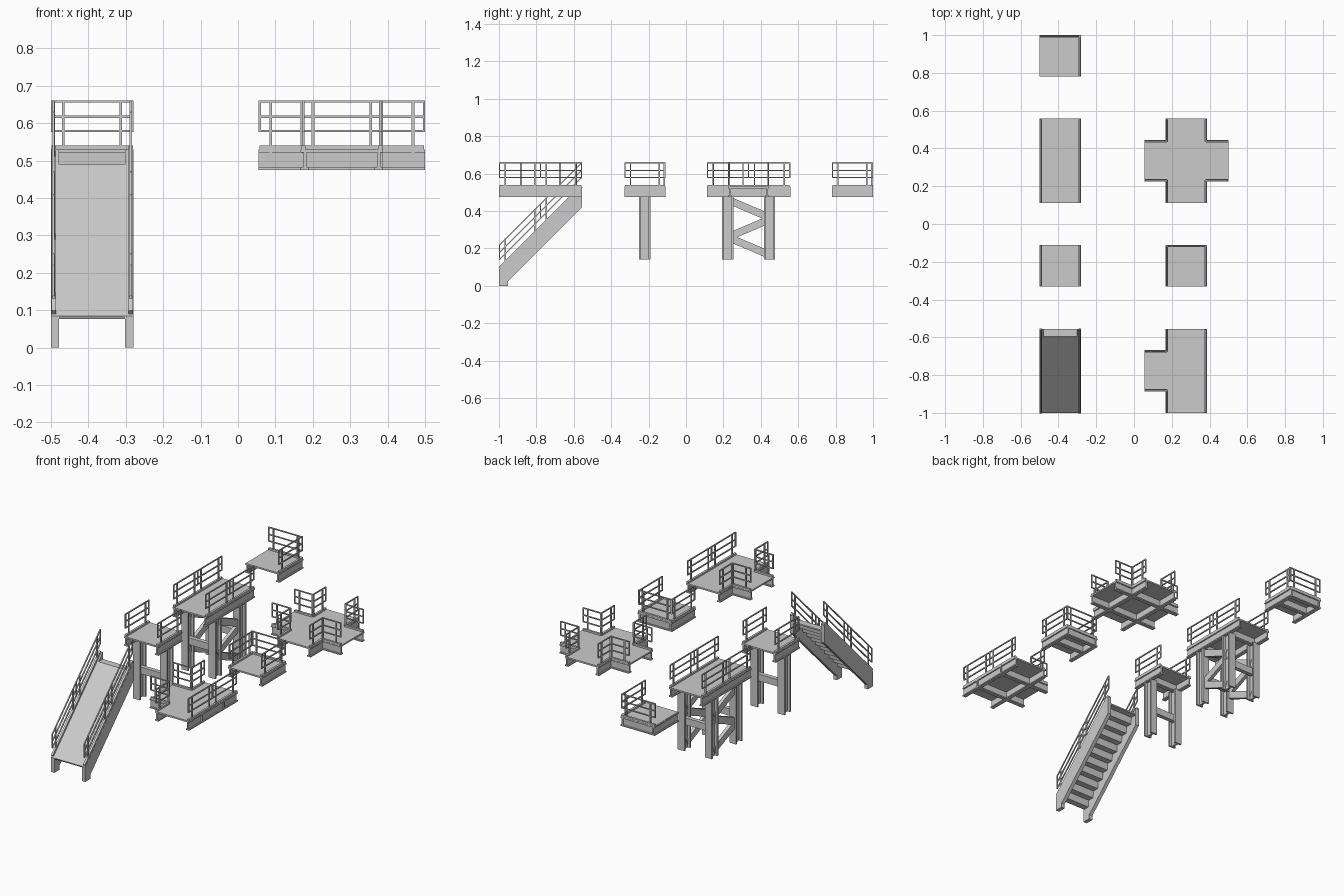
import bpy, bmesh
from mathutils import Vector, Matrix

if "Cube" in bpy.data.objects:
    bpy.data.objects.remove(bpy.data.objects["Cube"])

steel = bpy.data.materials.new("grey steel")
steel.use_nodes = True
GREY = (0.6, 0.6, 0.6, 1)
steel.diffuse_color = GREY
steel.node_tree.nodes["Principled BSDF"].inputs["Base Color"].default_value = GREY

HALF = 0.11        # half width of a walkway
LONG = 0.2225      # half length of a long walkway
FLOOR = 0.53
IN = 0.007         # railing inset from the edge


def finish(bm, name):
    bmesh.ops.recalc_face_normals(bm, faces=bm.faces)
    me = bpy.data.meshes.new(name)
    bm.to_mesh(me)
    bm.free()
    me.materials.append(steel)
    bpy.context.collection.objects.link(bpy.data.objects.new(name, me))


def box(bm, lo, hi):
    lo, hi = Vector(lo), Vector(hi)
    m = Matrix.Translation((lo + hi) / 2) @ Matrix.Diagonal((*(hi - lo), 1))
    bmesh.ops.create_cube(bm, size=1, matrix=m)


def bar(bm, p, q, w, h):
    """Bar from p to q, w wide and h high."""
    p, q = Vector(p), Vector(q)
    d = q - p
    m = (Matrix.Translation((p + q) / 2) @ d.to_track_quat('Y', 'Z').to_matrix().to_4x4()
         @ Matrix.Diagonal((w, d.length, h, 1)))
    bmesh.ops.create_cube(bm, size=1, matrix=m)


def extrude_x(bm, profile, x0, x1):
    face = bm.faces.new([bm.verts.new((x0, y, z)) for y, z in profile])
    out = bmesh.ops.extrude_face_region(bm, geom=[face])
    moved = [v for v in out["geom"] if isinstance(v, bmesh.types.BMVert)]
    bmesh.ops.translate(bm, verts=moved, vec=(x1 - x0, 0, 0))


def ibeam(bm, a, b):
    """Horizontal I-beam below the floor, along the line a-b."""
    for z, w, h in ((0.479, 0.022, 0.007), (0.503, 0.008, 0.044), (0.525, 0.022, 0.007)):
        bar(bm, (*a, z), (*b, z), w, h)


def railing(bm, a, b, posts, za=0, zb=0):
    """Looped guard rail with posts at fractions of a-b, over a kick plate."""
    def at(t, z):
        return (a[0] + (b[0] - a[0]) * t, a[1] + (b[1] - a[1]) * t, z + za + (zb - za) * t)
    for z in (0.579, 0.617, 0.658):
        bar(bm, at(0, z), at(1, z), 0.006, 0.006)
    for t in (0, 1):
        bar(bm, at(t, 0.577), at(t, 0.66), 0.006, 0.006)
    for t in posts:
        bar(bm, at(t, 0.52), at(t, 0.66), 0.007, 0.007)
    bar(bm, at(0, 0.532), at(1, 0.532), 0.012, 0.016)


PAIR = (0.14, 0.86)


def long_railing(bm, x, y0, y1, drop=0):
    mid = (y0 + y1) / 2
    railing(bm, (x, y0), (x, mid), PAIR, -drop, -drop / 2)
    railing(bm, (x, mid), (x, y1), PAIR, -drop / 2, 0)


def deck(bm, cx, cy, hx, hy):
    box(bm, (cx - hx, cy - hy, 0.521), (cx + hx, cy + hy, FLOOR))


def corner(bm, cx, cy, sx, sy):
    """L-shaped railing in the inner corner of a junction."""
    k = HALF - IN
    c = (cx + sx * k, cy + sy * k)
    railing(bm, (cx + sx * (LONG - 0.003), c[1]), c, (0.25, 0.97))
    railing(bm, (c[0], cy + sy * (LONG - 0.003)), c, (0.25, 0.97))


def straight(name, cx, cy, hy, cross):
    """Straight walkway floor with two side beams and cross beams."""
    bm = bmesh.new()
    deck(bm, cx, cy, HALF - 0.004, hy)
    for s in (-1, 1):
        x = cx + s * (HALF - 0.011)
        ibeam(bm, (x, cy - hy), (x, cy + hy))
    for dy in cross:
        ibeam(bm, (cx - HALF + 0.015, cy + dy), (cx + HALF - 0.015, cy + dy))
    finish(bm, name)


def legs(name, cx, cy, offsets):
    """Pairs of H-section legs joined by horizontal beams."""
    bm = bmesh.new()
    for dy in offsets:
        y = cy + dy
        for s in (-1, 1):
            x = cx + s * (HALF - 0.023)
            for f in (-1, 1):
                box(bm, (x - 0.022, y + f * 0.025 - 0.005, 0.14), (x + 0.022, y + f * 0.025 + 0.005, 0.48))
            box(bm, (x - 0.006, y - 0.025, 0.14), (x + 0.006, y + 0.025, 0.48))
        box(bm, (cx - 0.09, y - 0.012, 0.285), (cx + 0.09, y + 0.012, 0.325))
    finish(bm, name)


LX, RX = -0.39, 0.2775
Y1, Y2, Y3, Y4 = -0.7775, -0.22, 0.335, 0.89

# Stair: ramped top over a saw-tooth underside
STEPS, S = 11, 0.445 / 11
Y0, Z0 = -1.0, 0.085
top = [(Y0, Z0), (Y0 + 10 * S, Z0 + 10 * S), (Y0 + 11 * S, Z0 + 10 * S)]
under = []
for i in reversed(range(STEPS)):
    z = Z0 + i * S - 0.008
    under += [(Y0 + (i + 1) * S, z), (Y0 + i * S + 0.004, z)]
bm = bmesh.new()
extrude_x(bm, top + under, LX - HALF + 0.012, LX + HALF - 0.012)
finish(bm, "stair_treads")

# Stair side stringers with feet
bm = bmesh.new()
side = [(-1, 0), (-0.952, 0), (-0.952, 0.025), (-0.555, 0.42), (-0.555, 0.53), (-1, 0.085)]
for s in (-1, 1):
    extrude_x(bm, side, LX + s * HALF, LX + s * (HALF - 0.022))
finish(bm, "stair_stringers")
bm = bmesh.new()
for s in (-1, 1):
    long_railing(bm, LX + s * (HALF - IN), -0.997, -0.558, 0.439)
finish(bm, "stair_railings")

# Short walkway on two legs
straight("short_walkway", LX, Y2, HALF, (0,))
legs("short_walkway_legs", LX, Y2, (0,))
bm = bmesh.new()
for s in (-1, 1):
    x = LX + s * (HALF - IN)
    railing(bm, (x, Y2 - HALF + 0.003), (x, Y2 + HALF - 0.003), PAIR)
finish(bm, "short_walkway_railings")

# Long walkway on a braced tower
straight("long_walkway", LX, Y3, LONG, (-0.112, 0.112))
legs("tower_legs", LX, Y3, (-0.112, 0.112))
bm = bmesh.new()
for s in (-1, 1):
    x = LX + s * (HALF - 0.023)
    for za, zb in ((0.455, 0.37), (0.265, 0.35), (0.255, 0.17)):
        bar(bm, (x, Y3 - 0.1, za), (x, Y3 + 0.1, zb), 0.02, 0.04)
finish(bm, "tower_braces")
bm = bmesh.new()
for s in (-1, 1):
    long_railing(bm, LX + s * (HALF - IN), Y3 - LONG + 0.003, Y3 + LONG - 0.003)
finish(bm, "long_walkway_railings")


# Square end pieces: corner turn and dead end
def end_piece(name, cx, cy, sides):
    straight(name + "_floor", cx, cy, HALF, (0, HALF - 0.011))
    bm = bmesh.new()
    k, e = HALF - IN, HALF - 0.003
    for s in sides:
        railing(bm, (cx + s * k, cy - e), (cx + s * k, cy + e), PAIR)
    railing(bm, (cx - e, cy + k), (cx + e, cy + k), PAIR)
    finish(bm, name + "_railings")


end_piece("corner_walkway", LX, Y4, (1,))
end_piece("dead_end_walkway", RX, Y2, (-1, 1))


# Junctions with arms on the given sides
def junction(name, cx, cy, arms):
    straight(name + "_floor", cx, cy, LONG, ())
    bm = bmesh.new()
    x0 = cx - LONG
    x1 = cx + (LONG if 1 in arms else HALF)
    box(bm, (x0, cy - HALF + 0.004, 0.521), (x1, cy + HALF - 0.004, FLOOR))
    for s in (-1, 1):
        y = cy + s * (HALF - 0.011)
        ibeam(bm, (x0, y), (x1, y))
    finish(bm, name + "_arms")
    bm = bmesh.new()
    for sx in (-1, 1):
        if sx in arms:
            for sy in (-1, 1):
                corner(bm, cx, cy, sx, sy)
        else:
            long_railing(bm, cx + sx * (HALF - IN), cy - LONG + 0.003, cy + LONG - 0.003)
    finish(bm, name + "_railings")


junction("tee_junction", RX, Y1, (-1,))
junction("cross_junction", RX, Y3, (-1, 1))
